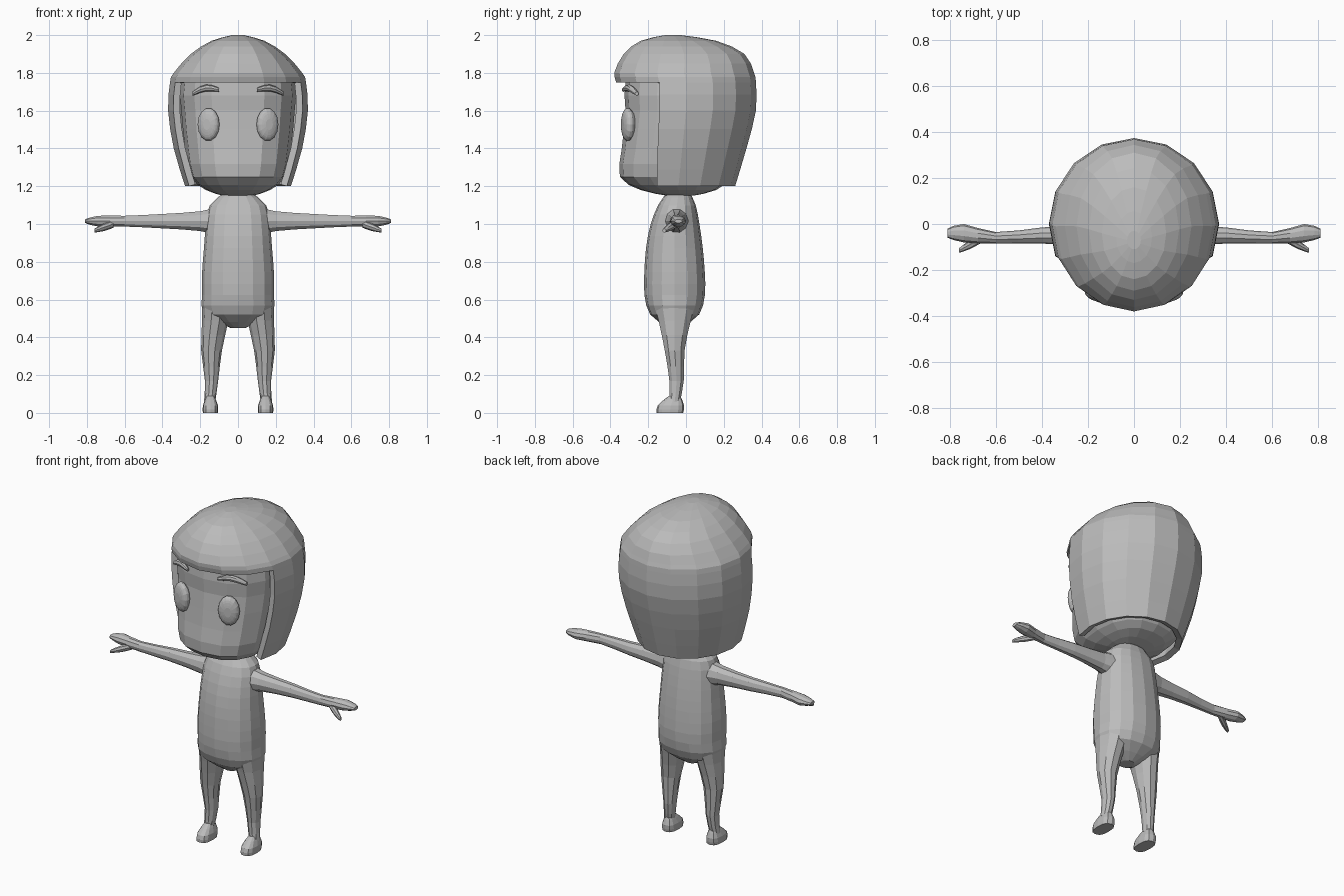
import bpy, bmesh, math
from mathutils import Matrix

cube = bpy.data.objects.get("Cube")
if cube:
    bpy.data.objects.remove(cube, do_unlink=True)

grey = (0.5, 0.5, 0.5, 1)
clay = bpy.data.materials.new("clay_grey")
clay.use_nodes = True
clay.diffuse_color = grey
clay.node_tree.nodes["Principled BSDF"].inputs["Base Color"].default_value = grey


def sample(keys, t):
    """Smooth curve through evenly spaced keys; a plain number stays constant."""
    if not isinstance(keys, list):
        return keys
    last = len(keys) - 1
    i = min(int(t * last), last - 1)
    f = t * last - i
    start, end = keys[i], keys[i + 1]
    before = keys[i - 1] if i > 0 else start
    after = keys[i + 2] if i + 2 <= last else end
    slope_in, slope_out = (end - before) / 2, (after - start) / 2
    ease = f * f * (3 - 2 * f)
    bend = f * (1 - f) * (slope_in * (1 - f) - slope_out * f)
    return start + (end - start) * ease + bend


def loft(name, x, y, z, u, v, steps, sides=12, along="Z", power=1.0,
         mirror=True, keep=None, placement=None):
    """Skin capped cross-sections whose centre and radii follow smooth curves."""
    bm = bmesh.new()
    rows = []
    for step in range(steps + 1):
        cx, cy, cz, ru, rv = (sample(k, step / steps) for k in (x, y, z, u, v))
        row = []
        for side in range(sides):
            angle = math.tau * side / sides
            c, s = math.cos(angle), math.sin(angle)
            du = ru * math.copysign(abs(c) ** power, c)
            dv = rv * math.copysign(abs(s) ** power, s)
            point = (cx + du, cy + dv, cz) if along == "Z" else (cx, cy + du, cz + dv)
            row.append(bm.verts.new(point))
        rows.append(row)
    for low, high in zip(rows, rows[1:]):
        for i in range(sides):
            bm.faces.new((low[i - 1], low[i], high[i], high[i - 1]))
    bm.faces.new(rows[0][::-1])
    bm.faces.new(rows[-1])
    bmesh.ops.recalc_face_normals(bm, faces=bm.faces)
    if keep:
        unwanted = [f for f in bm.faces if not keep(f.calc_center_median())]
        bmesh.ops.delete(bm, geom=unwanted, context="FACES")
    if placement:
        bm.transform(placement)
    mesh = bpy.data.meshes.new(name)
    bm.to_mesh(mesh)
    bm.free()
    mesh.materials.append(clay)
    part = bpy.data.objects.new(name, mesh)
    bpy.context.collection.objects.link(part)
    if mirror:
        part.modifiers.new("both_sides", "MIRROR")
    return part


# Head with full cheeks and a slightly hollow brow
loft("head", x=0, y=[-.03, -.04, -.06, -.04, -.01, -.01, -.01],
     z=[1.15, 1.18, 1.25, 1.4, 1.6, 1.75, 1.85],
     u=[.08, .17, .25, .28, .3, .3, .2],
     v=[.07, .2, .29, .3, .31, .31, .2],
     steps=12, sides=16, power=.82, mirror=False)


# Hair shell, open around the face and under the head
def is_hair(centre):
    in_face_opening = centre.z < 1.75 and centre.y < -.16
    return centre.z > 1.205 and not in_face_opening


hair = loft("hair", x=0, y=[-.04, -.02, 0, 0, -.01, -.01, -.04, -.07],
            z=[1.2, 1.4, 1.6, 1.75, 1.8, 1.9, 1.97, 2],
            u=[.28, .34, .37, .36, .34, .25, .14, .03],
            v=[.3, .34, .37, .37, .37, .32, .2, .04],
            steps=14, sides=16, mirror=False, keep=is_hair)
wall = hair.modifiers.new("thickness", "SOLIDIFY")
wall.thickness = .035
wall.offset = -1

# Torso with hips, belly, shoulders and neck
loft("torso", x=0, y=[-.06, -.06, -.06, -.04], z=[.45, 1.17],
     u=[.04, .18, .19, .19, .18, .17, .15, .07],
     v=[.04, .13, .16, .16, .15, .13, .1, .06],
     steps=14, sides=16, power=.9, mirror=False)

# Legs tapering to thin ankles
loft("leg", x=[.15, .14, .14, .12, .11], y=[-.06, -.05, -.06, -.06, -.06],
     z=[.06, .6], u=[.03, .035, .055, .07, .08], v=[.03, .04, .055, .09, .12],
     steps=8, sides=10)

# Rounded boots
loft("foot", x=.146, y=[-.085, -.08, -.06], z=[0, .04, .09],
     u=[.04, .04, .02], v=[.07, .07, .03], steps=4, power=.75)

# Arms widening into the shoulder and ending in mitten hands
loft("arm", x=[.08, .2, .4, .6, .74, .81], y=[-.05, -.05, -.05, -.06, -.04, -.04],
     z=1.015, u=[.08, .05, .035, .025, .04, .02],
     v=[.085, .055, .04, .03, .03, .01], steps=10, sides=10, along="X")
loft("thumb", x=[.66, .76], y=[-.06, -.115], z=[1, .965],
     u=[.02, .02, .01], v=[.02, .02, .01], steps=4, sides=8, along="X")

# Arched eyebrows
brow_radius = [.01, .017, .017, .01]
loft("eyebrow", x=[.24, .1], y=[-.26, -.3, -.33], z=[1.69, 1.72, 1.71],
     u=brow_radius, v=brow_radius, steps=6, sides=8, along="X")

# Oval eyes, turned to follow the face
facing = Matrix.Rotation(math.radians(20), 4, "Z") @ Matrix.Rotation(math.radians(90), 4, "X")
eye_radius = [.04, .06, .055, .04, .02]
loft("eye", x=0, y=0, z=[-.03, 0, .02, .03, .035],
     u=eye_radius, v=[r * 1.45 for r in eye_radius], steps=8, sides=14,
     placement=Matrix.Translation((.154, -.303, 1.527)) @ facing)
